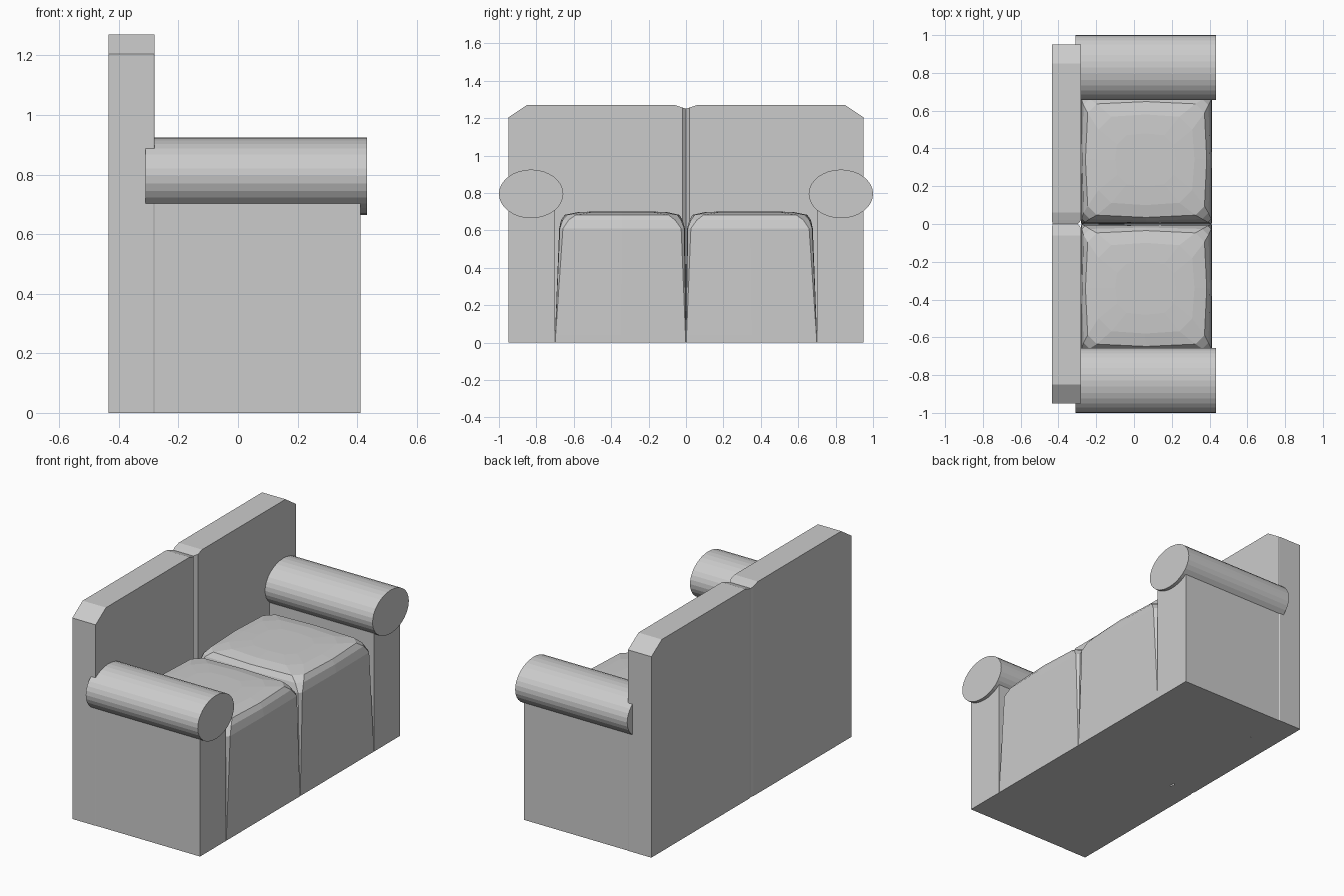
import bpy, bmesh
from math import pi
from mathutils import Matrix

if "Cube" in bpy.data.objects:
    bpy.data.objects.remove(bpy.data.objects["Cube"])


def finish(bm, name, mirror=False):
    bmesh.ops.recalc_face_normals(bm, faces=bm.faces)
    mesh = bpy.data.meshes.new(name)
    bm.to_mesh(mesh)
    bm.free()
    ob = bpy.data.objects.new(name, mesh)
    bpy.context.collection.objects.link(ob)
    if mirror:
        mod = ob.modifiers.new("Mirror", 'MIRROR')
        mod.use_axis = (False, True, False)
        mod.use_mirror_merge = False
    return ob


def loft(name, rings, mirror=False):
    """Skin a list of equal-length point rings and cap both ends."""
    bm = bmesh.new()
    loops = [[bm.verts.new(p) for p in r] for r in rings]
    n = len(loops[0])
    for a, b in zip(loops, loops[1:]):
        for i in range(n):
            j = (i + 1) % n
            bm.faces.new((a[i], a[j], b[j], b[i]))
    bm.faces.new(loops[0])
    bm.faces.new(loops[-1])
    return finish(bm, name, mirror)


# Backrest: cross-sections along y (half-width, top height, front x, back x)
half = [(0.95, 1.205, -0.283, -0.432), (0.948, 1.205, -0.28, -0.435),
        (0.85, 1.27, -0.28, -0.435), (0.06, 1.27, -0.28, -0.435),
        (0.02, 1.257, -0.28, -0.435)]
sections = ([(-y, z, f, b) for y, z, f, b in half]
            + [(0, 1.25, -0.297, -0.43)] + half[::-1])
loft("backrest", [[(f, y, 0), (f, y, z), (b, y, z), (b, y, 0)]
                  for y, z, f, b in sections])


# Seat cushions: rounded rectangles stacked upwards, bulging along each side
def cushion_ring(x0, x1, y0, y1, c, bulge, z):
    xm, ym = (x0 + x1) / 2, (y0 + y1) / 2
    b = bulge
    return [(x0 + c, y0 + b, z), (xm, y0, z), (x1 - c, y0 + b, z),
            (x1 - b, y0 + c, z), (x1, ym, z), (x1 - b, y1 - c, z),
            (x1 - c, y1 - b, z), (xm, y1, z), (x0 + c, y1 - b, z),
            (x0 + b, y1 - c, z), (x0, ym, z), (x0 + b, y0 + c, z)]


loft("seat_cushion", [cushion_ring(*r) for r in [
    (-0.28, 0.412, 0.0, 0.70, 0.003, 0.0, 0.0),
    (-0.28, 0.412, 0.0, 0.70, 0.003, 0.0, 0.04),
    (-0.28, 0.412, 0.006, 0.678, 0.02, 0.003, 0.61),
    (-0.275, 0.402, 0.018, 0.668, 0.04, 0.008, 0.655),
    (-0.257, 0.385, 0.035, 0.648, 0.06, 0.012, 0.683),
    (-0.20, 0.32, 0.10, 0.58, 0.08, 0.012, 0.697),
    (-0.10, 0.22, 0.20, 0.48, 0.06, 0.01, 0.702)]], mirror=True)

# Arm panels
loft("arm_panel", [[(-0.28, 0.70, z), (0.412, 0.70, z),
                    (0.412, 0.948, z), (-0.28, 0.948, z)]
                   for z in (0, 0.708)], mirror=True)

# Oval arm rolls
bm = bmesh.new()
bmesh.ops.create_cone(bm, cap_ends=True, segments=32, radius1=1, radius2=1,
                      depth=1,
                      matrix=Matrix.Translation((0.0615, 0.828, 0.795))
                      @ Matrix.Diagonal((0.743, 0.172, 0.13, 1))
                      @ Matrix.Rotation(pi / 2, 4, 'Y'))
finish(bm, "arm_roll", mirror=True)
